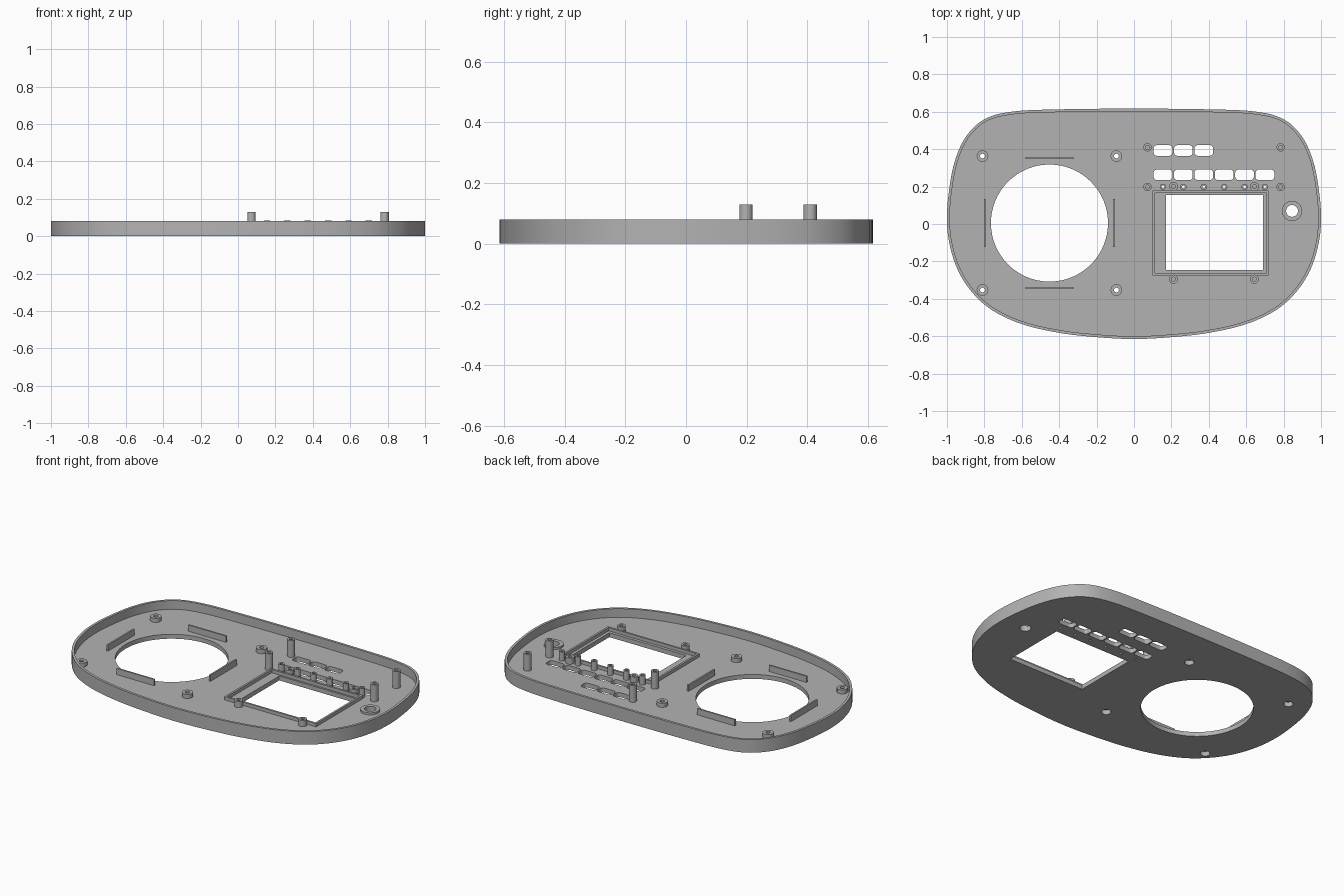
import bpy, bmesh, math
from mathutils import Vector

cube = bpy.data.objects.get("Cube")
if cube:
    bpy.data.objects.remove(cube, do_unlink=True)

mat = bpy.data.materials.new("plain grey")
mat.use_nodes = True
GREY = (0.45, 0.45, 0.45, 1)
mat.diffuse_color = GREY
mat.node_tree.nodes["Principled BSDF"].inputs["Base Color"].default_value = GREY

FLOOR, RIM = 0.027, 0.08


def circle(x, y, r, n=32):
    return [(x + r * math.cos(2 * math.pi * i / n), y + r * math.sin(2 * math.pi * i / n)) for i in range(n)]


def rect(x0, x1, y0, y1):
    return [(x0, y0), (x1, y0), (x1, y1), (x0, y1)]


def rounded(x, y, w, h, r, n=5):
    pts = []
    for q, (sx, sy) in enumerate([(1, 1), (-1, 1), (-1, -1), (1, -1)]):
        for i in range(n + 1):
            a = (q + i / n) * math.pi / 2
            pts.append((x + sx * (w / 2 - r) + r * math.cos(a), y + sy * (h / 2 - r) + r * math.sin(a)))
    return pts


def smooth_loop(pts, steps=6):
    """Closed Catmull-Rom curve through the points."""
    p = [Vector(q) for q in pts]
    n, out = len(p), []
    for i in range(n):
        a, b, c, d = p[i - 1], p[i], p[(i + 1) % n], p[(i + 2) % n]
        for k in range(steps):
            t = k / steps
            out.append((2 * b + (c - a) * t + (2 * a - 5 * b + 4 * c - d) * t**2
                        + (3 * b - a - 3 * c + d) * t**3) / 2)
    return out


def inset(loop, d):
    """Shift a clockwise loop inwards."""
    out = []
    for i, p in enumerate(loop):
        t = (loop[(i + 1) % len(loop)] - loop[i - 1]).normalized()
        out.append(p + Vector((t.y, -t.x)) * d)
    return out


def slab(name, loops, z0, z1):
    """Extrude an outline, with any further loops cut out as holes."""
    cu = bpy.data.curves.new(name, "CURVE")
    cu.dimensions, cu.fill_mode = "2D", "BOTH"
    cu.extrude = (z1 - z0) / 2
    for loop in loops:
        s = cu.splines.new("POLY")
        s.points.add(len(loop) - 1)
        for pt, co in zip(s.points, loop):
            pt.co = (co[0], co[1], 0, 1)
        s.use_cyclic_u = True
    tmp = bpy.data.objects.new(name + " profile", cu)
    bpy.context.collection.objects.link(tmp)
    dg = bpy.context.evaluated_depsgraph_get()
    me = bpy.data.meshes.new_from_object(tmp.evaluated_get(dg))
    bpy.data.objects.remove(tmp, do_unlink=True)
    bm = bmesh.new()
    bm.from_mesh(me)
    bmesh.ops.remove_doubles(bm, verts=bm.verts, dist=1e-5)
    bmesh.ops.translate(bm, verts=bm.verts, vec=(0, 0, (z0 + z1) / 2))
    bmesh.ops.recalc_face_normals(bm, faces=bm.faces)
    bm.to_mesh(me)
    bm.free()
    me.materials.clear()
    me.materials.append(mat)
    ob = bpy.data.objects.new(name, me)
    bpy.context.collection.objects.link(ob)
    bpy.ops.object.select_all(action="DESELECT")
    ob.select_set(True)
    bpy.context.view_layer.objects.active = ob
    bpy.ops.object.shade_smooth_by_angle(angle=math.radians(30))
    return ob


# Outline: right half from back to front, then mirrored
half = [(0, .617), (.4, .613), (.65, .601), (.8, .56), (.9, .465), (.96, .33), (.99, .17), (1, .03),
        (.988, -.1), (.945, -.24), (.87, -.36), (.76, -.46), (.6, -.535), (.4, -.582), (.2, -.605), (0, -.615)]
outer = smooth_loop(half + [(-x, y) for x, y in half[-2:0:-1]])
inner = inset(outer, 0.015)

# Feature positions
SX, SY = -.452, .005
speaker_screws = [(SX + dx, SY + dy) for dx in (-.358, .358) for dy in (-.358, .358)]
columns = [.155 + .109 * i for i in range(6)]
lamps = [(x, .198) for x in columns]
knob = (.845, .07)
buttons = [(x, .263) for x in columns] + [(x, .393) for x in columns[:3]]

# Floor plate with every opening
holes = [circle(SX, SY, .313, 64), rect(.17, .69, -.245, .155), circle(*knob, .032)]
holes += [circle(x, y, .027) for x, y in speaker_screws]
holes += [circle(x, y, .008, 16) for x, y in lamps]
holes += [rounded(x, y, .1, .057, .018) for x, y in buttons]
slab("floor_plate", [inner] + holes, 0, FLOOR)
slab("rim_wall", [outer, inner], 0, RIM)

# Screen frame lip
slab("screen_frame", [rect(.1, .72, -.275, .178), rect(.112, .708, -.263, .166)], FLOOR, .047)

# Ribs around the round opening
for name, dx, dy, w, h in (("back_rib", 0, .347, .255, .01), ("front_rib", 0, -.347, .255, .01),
                           ("left_rib", .346, 0, .01, .255), ("right_rib", -.346, 0, .01, .255)):
    x, y = SX + dx, SY + dy
    slab(name, [rect(x - w / 2, x + w / 2, y - h / 2, y + h / 2)], FLOOR, .065)


# Hollow posts and bosses
def tubes(name, spots, r, hole, top):
    for i, (x, y) in enumerate(spots):
        slab(f"{name}_{i + 1}", [circle(x, y, r), circle(x, y, hole, 16)], FLOOR, top)


tubes("speaker_boss", speaker_screws, .031, .013, .052)
tubes("screen_boss", [(x, y) for x in (.211, .644) for y in (.2, -.295)], .024, .011, .065)
tubes("lamp_tube", lamps, .017, .008, .083)
tubes("tall_post", [(x, y) for x in (.072, .784) for y in (.41, .198)], .022, .011, .13)
tubes("knob_collar", [knob], .054, .032, .04)
